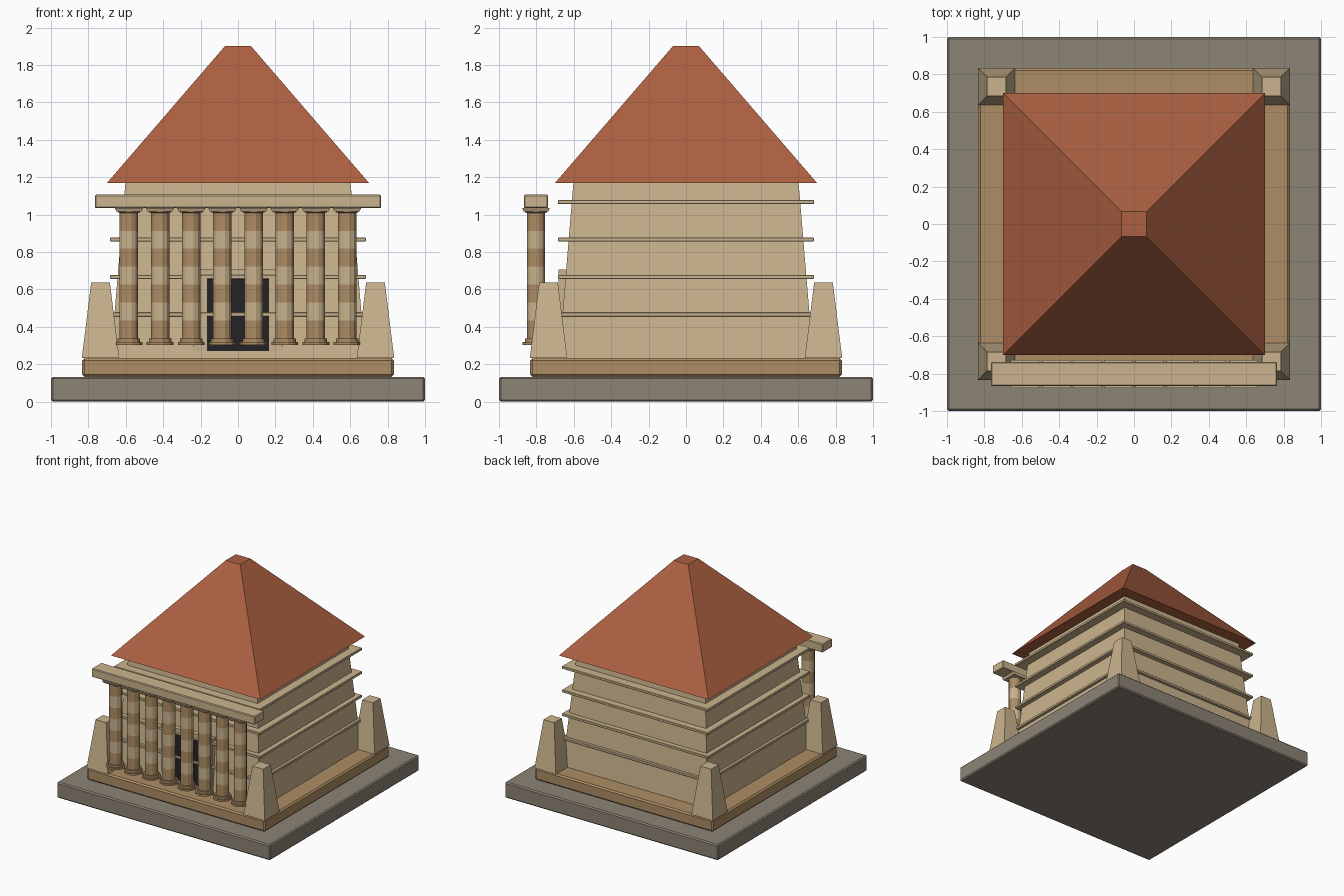
import bpy, bmesh, math

if "Cube" in bpy.data.objects:
    bpy.data.objects.remove(bpy.data.objects["Cube"])


def material(name, r, g, b):
    """Flat colour given as 0-255 display values, stored as linear."""
    m = bpy.data.materials.new(name)
    lin = [((c / 255 + 0.055) / 1.055) ** 2.4 for c in (r, g, b)]
    m.diffuse_color = (*lin, 1)
    m.use_nodes = True
    m.node_tree.nodes["Principled BSDF"].inputs["Base Color"].default_value = m.diffuse_color
    return m


STONE = material("grey_stone", 140, 131, 117)
BROWN = material("brown_sandstone", 174, 141, 100)
SAND = material("light_sandstone", 203, 180, 142)
TILE = material("terracotta", 172, 96, 65)
DARK = material("dark_doorway", 35, 35, 38)


def finish(name, bm, mats, bevel=0):
    bmesh.ops.recalc_face_normals(bm, faces=bm.faces)
    me = bpy.data.meshes.new(name)
    bm.to_mesh(me)
    bm.free()
    for m in mats:
        me.materials.append(m)
    ob = bpy.data.objects.new(name, me)
    bpy.context.collection.objects.link(ob)
    if bevel:
        mod = ob.modifiers.new("edge_bevel", 'BEVEL')
        mod.width = bevel
        mod.segments = 1
    return ob


def block(name, mat, centre, half, z0, z1, top=None, bevel=0):
    """Box, or a tapered box when a top half size is given."""
    bm = bmesh.new()
    bmesh.ops.create_cube(bm, size=2)
    for v in bm.verts:
        hx, hy = (top or half) if v.co.z > 0 else half
        v.co = (centre[0] + v.co.x * hx, centre[1] + v.co.y * hy,
                z1 if v.co.z > 0 else z0)
    return finish(name, bm, [mat], bevel)


def column(name, x, y, sides=12):
    """Banded shaft with a stepped base and a round collar."""
    bottom, top, bands, r = 0.337, 1.01, 7, 0.051
    profile = [(0.074, 0.302), (0.074, 0.318), (0.062, 0.318), (0.062, bottom)]
    colours = [0, 0, 0, 0]
    for i in range(bands + 1):
        profile.append((r, bottom + (top - bottom) * i / bands))
        colours.append(i % 2)
    profile += [(0.062, 1.013), (0.062, 1.022)]
    colours[-1:] = [1, 1, 1]
    bm = bmesh.new()
    rings = []
    for rad, z in profile:
        ring = []
        for k in range(sides):
            a = math.tau * (k + 0.5) / sides
            ring.append(bm.verts.new((x + rad * math.cos(a), y + rad * math.sin(a), z)))
        rings.append(ring)
    for j in range(len(rings) - 1):
        for k in range(sides):
            n = (k + 1) % sides
            f = bm.faces.new((rings[j][k], rings[j][n], rings[j + 1][n], rings[j + 1][k]))
            f.material_index = colours[j]
    bm.faces.new(rings[0][::-1])
    bm.faces.new(rings[-1]).material_index = 1
    return finish(name, bm, [BROWN, SAND])


# Ground slab and plinth
block("ground_slab", STONE, (0, 0), (1, 1), 0, 0.133, bevel=0.01)
block("plinth", BROWN, (0, 0), (0.833, 0.833), 0.133, 0.233, bevel=0.012)

# Tapered main hall with string courses
block("main_hall", SAND, (0, 0), (0.68, 0.68), 0.233, 1.17, top=(0.602, 0.602))
for i in range(4):
    z = 0.467 + 0.2 * i
    block(f"wall_ledge_{i + 1}", SAND, (0, 0), (0.684, 0.684), z - 0.011, z + 0.011, bevel=0.003)

# Truncated pyramid roof
block("roof", TILE, (0, 0), (0.7, 0.7), 1.17, 1.903, top=(0.068, 0.068))

# Corner pylons
for sx in (-1, 1):
    for sy in (-1, 1):
        block("corner_pylon", SAND, (sx * 0.735, sy * 0.735), (0.1, 0.1),
              0.233, 0.637, top=(0.05, 0.05))

# Door frame with jambs, lintel and a recessed dark doorway
for sx in (-1, 1):
    block("door_jamb", SAND, (sx * 0.203, -0.664), (0.037, 0.019), 0.267, 0.708)
block("door_lintel", SAND, (0, -0.664), (0.24, 0.019), 0.66, 0.708)
block("doorway", DARK, (0, -0.664), (0.166, 0.0165), 0.27, 0.66)

# Portico columns, capitals and beam
for i in range(8):
    x = (i - 3.5) / 6
    column(f"column_{i + 1}", x, -0.802)
    block(f"capital_{i + 1}", SAND, (x, -0.802), (0.066, 0.066), 1.016, 1.036, top=(0.076, 0.074))
block("portico_beam", SAND, (0, -0.802), (0.765, 0.065), 1.035, 1.107, bevel=0.006)
